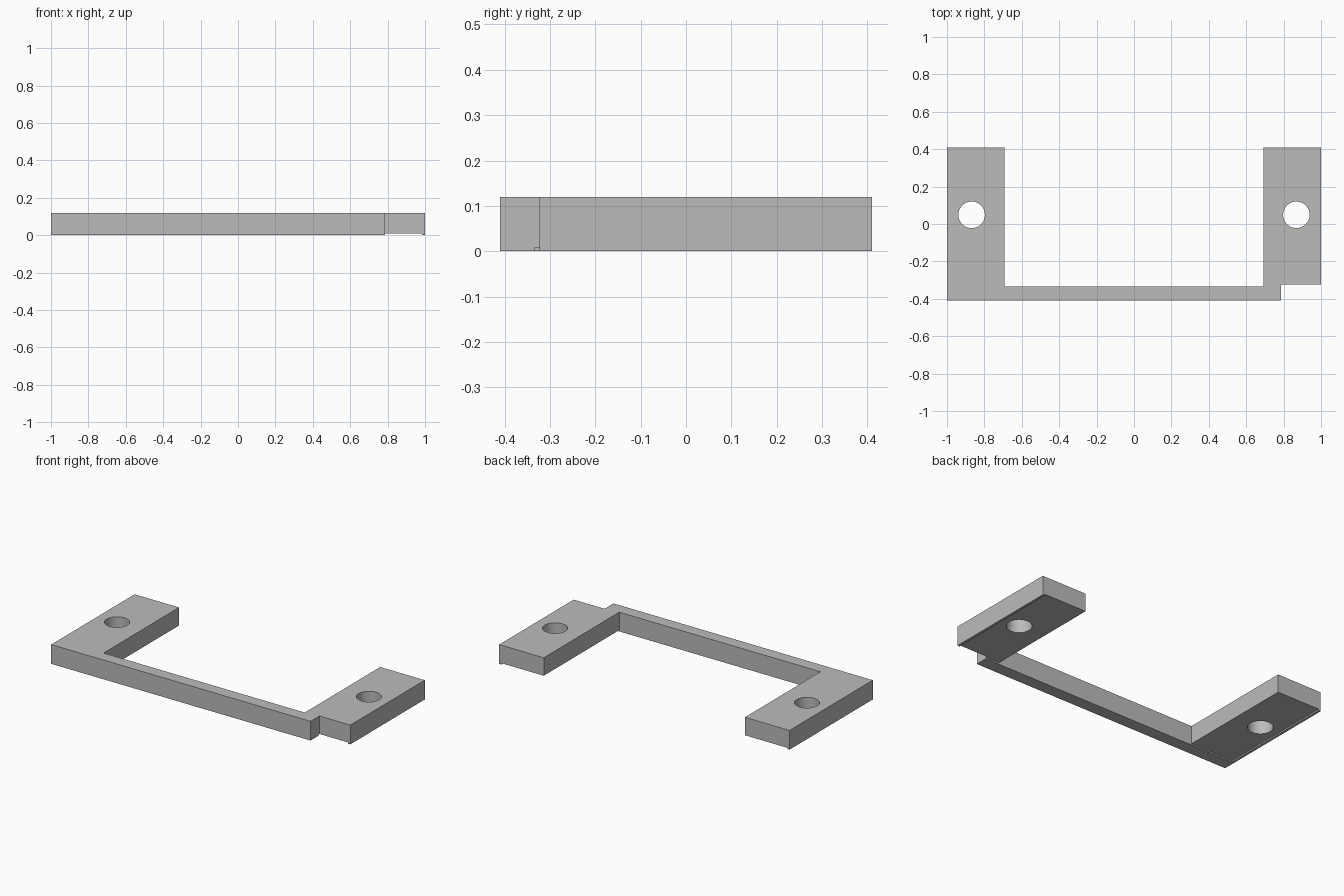
import bpy, bmesh

if "Cube" in bpy.data.objects:
    bpy.data.objects.remove(bpy.data.objects["Cube"])

H = 0.12       # overall thickness
LIP = 0.008    # depth of the recess under each pad

metal = bpy.data.materials.new("plain_grey")
metal.diffuse_color = (0.5, 0.5, 0.5, 1)
metal.use_nodes = True
metal.node_tree.nodes["Principled BSDF"].inputs["Base Color"].default_value = metal.diffuse_color


def prism(name, outline, z0, z1):
    """Extrude a flat outline between two heights."""
    bm = bmesh.new()
    face = bm.faces.new([bm.verts.new((x, y, z0)) for x, y in outline])
    top = bmesh.ops.extrude_face_region(bm, geom=[face])["geom"]
    bmesh.ops.translate(bm, vec=(0, 0, z1 - z0),
                        verts=[v for v in top if isinstance(v, bmesh.types.BMVert)])
    bmesh.ops.recalc_face_normals(bm, faces=bm.faces)
    mesh = bpy.data.meshes.new(name)
    bm.to_mesh(mesh)
    bm.free()
    mesh.materials.append(metal)
    ob = bpy.data.objects.new(name, mesh)
    bpy.context.collection.objects.link(ob)
    return ob


def cut(target, cutter):
    """Subtract the cutter and remove it."""
    bpy.context.view_layer.objects.active = target
    mod = target.modifiers.new("cut", "BOOLEAN")
    mod.operation, mod.solver, mod.object = "DIFFERENCE", "EXACT", cutter
    bpy.ops.object.modifier_apply(modifier=mod.name)
    bpy.data.objects.remove(cutter)


# U-shaped bracket: two pads joined by a thin front bar
bracket = prism("bracket", [
    (-1, -0.41), (0.787, -0.41), (0.787, -0.323), (1, -0.323), (1, 0.41),
    (0.693, 0.41), (0.693, -0.333), (-0.693, -0.333), (-0.693, 0.41), (-1, 0.41)],
    0, H)

# shallow recess under each pad, leaving a narrow outer lip
for s in (-1, 1):
    cut(bracket, prism("recess_cutter", [
        (s * 0.985, -0.333), (s * 0.985, 0.5), (s * 0.6, 0.5), (s * 0.6, -0.333)],
        -0.05, LIP))

# screw holes
for s in (-1, 1):
    bpy.ops.mesh.primitive_cylinder_add(vertices=48, radius=0.071, depth=0.5,
                                        location=(s * 0.868, 0.049, 0.06))
    hole = bpy.context.object
    hole.data.materials.append(metal)
    cut(bracket, hole)

# smooth hole walls, sharp outer edges
bpy.ops.object.select_all(action="DESELECT")
bracket.select_set(True)
bpy.context.view_layer.objects.active = bracket
bpy.ops.object.shade_smooth_by_angle(angle=0.5)
